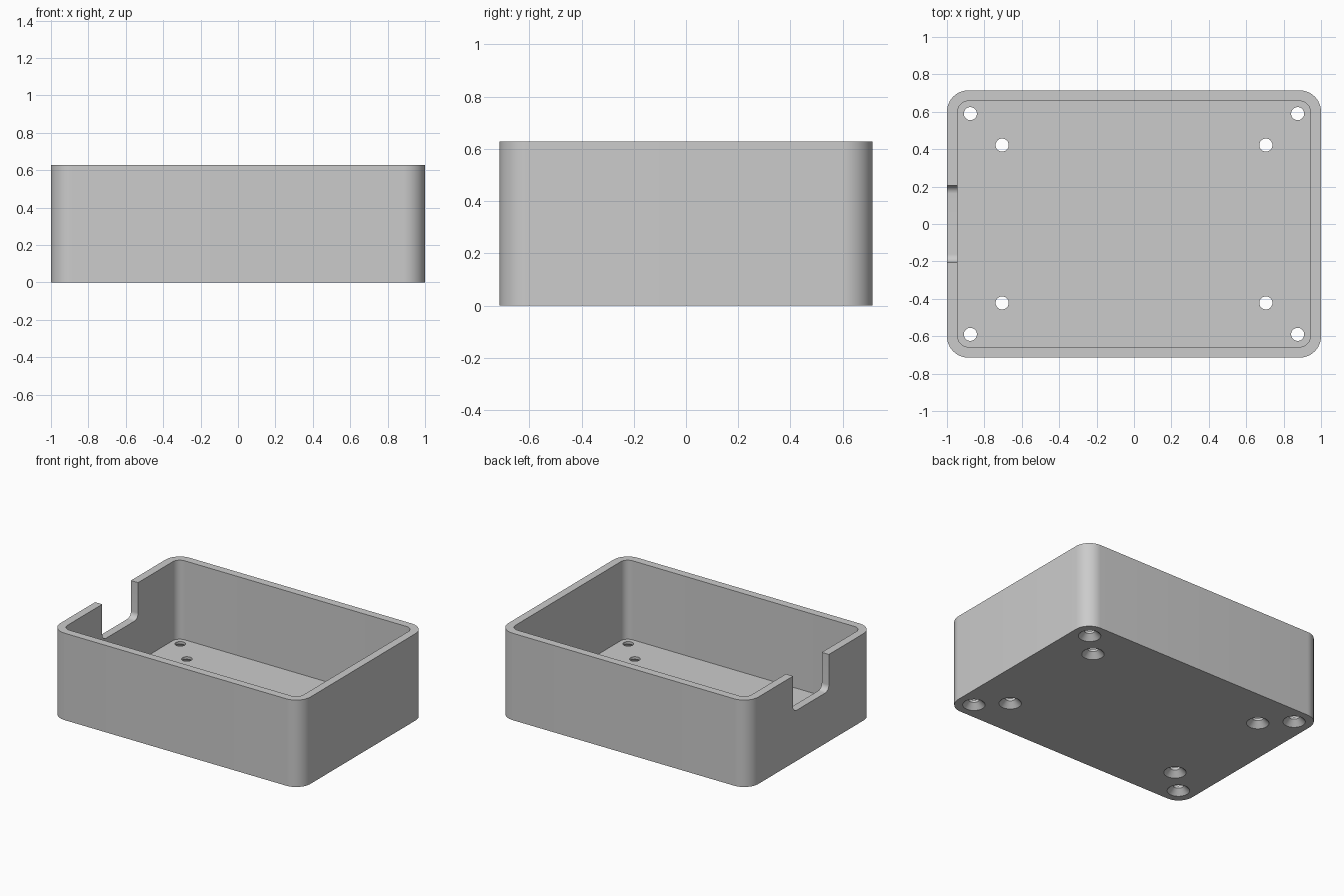
import bpy, bmesh, math
from mathutils import Matrix, Vector

if "Cube" in bpy.data.objects:
    bpy.data.objects.remove(bpy.data.objects["Cube"], do_unlink=True)

MM = 1 / 35                       # the box is 70 x 50 x 22 mm
WIDTH, DEPTH, HEIGHT = 70 * MM, 50 * MM, 22 * MM
WALL, CORNER = 2 * MM, 4 * MM
NOTCH_HALF, NOTCH_FLOOR, NOTCH_CORNER = 0.205, 0.366, 0.043
HOLE_R, SINK_R = 0.035, 0.074

grey = bpy.data.materials.new("grey plastic")
grey.use_nodes = True
colour = (0.6, 0.6, 0.6, 1)
grey.diffuse_color = colour
grey.node_tree.nodes["Principled BSDF"].inputs["Base Color"].default_value = colour


def add_object(name, bm):
    bmesh.ops.recalc_face_normals(bm, faces=bm.faces)
    mesh = bpy.data.meshes.new(name)
    bm.to_mesh(mesh)
    bm.free()
    mesh.materials.append(grey)
    obj = bpy.data.objects.new(name, mesh)
    bpy.context.collection.objects.link(obj)
    return obj


def rounded_prism(name, half_u, half_v, radius, low, high, matrix=Matrix(), steps=12):
    """Rounded rectangle extruded from low to high along its local z."""
    bm = bmesh.new()
    ring = []
    for quarter, (su, sv) in enumerate([(1, 1), (-1, 1), (-1, -1), (1, -1)]):
        for i in range(steps + 1):
            a = math.pi / 2 * (quarter + i / steps)
            ring.append(bm.verts.new((su * (half_u - radius) + radius * math.cos(a),
                                      sv * (half_v - radius) + radius * math.sin(a), low)))
    face = bm.faces.new(ring)
    top = bmesh.ops.extrude_face_region(bm, geom=[face])["geom"]
    bmesh.ops.translate(bm, vec=(0, 0, high - low),
                        verts=[v for v in top if isinstance(v, bmesh.types.BMVert)])
    bmesh.ops.transform(bm, matrix=matrix, verts=bm.verts)
    return add_object(name, bm)


def screw_hole_cutter(name, centres, steps=32):
    """Countersunk holes, wide at the underside."""
    bm = bmesh.new()
    profile = [(SINK_R, -0.02), (SINK_R, 0), (HOLE_R, SINK_R - HOLE_R), (HOLE_R, 0.1)]
    for cx, cy in centres:
        rings = [[bm.verts.new((cx + r * math.cos(math.tau * i / steps),
                                cy + r * math.sin(math.tau * i / steps), z))
                  for i in range(steps)] for r, z in profile]
        for a, b in zip(rings, rings[1:]):
            for i in range(steps):
                j = (i + 1) % steps
                bm.faces.new((a[i], a[j], b[j], b[i]))
        bm.faces.new(rings[0])
        bm.faces.new(rings[-1])
    return add_object(name, bm)


# Solid body
box = rounded_prism("open_box", WIDTH / 2, DEPTH / 2, CORNER, 0, HEIGHT)

# Interior cavity
cavity = rounded_prism("cavity_cutter", WIDTH / 2 - WALL, DEPTH / 2 - WALL,
                       CORNER - WALL, WALL, HEIGHT + 0.1)

# Cable notch with rounded lower corners in the right wall, open at the rim
notch_half_height = 0.25
axes = Matrix(((0, 0, 1), (1, 0, 0), (0, 1, 0))).to_4x4()
place = Matrix.Translation(Vector((0, 0, NOTCH_FLOOR + notch_half_height))) @ axes
notch = rounded_prism("notch_cutter", NOTCH_HALF, notch_half_height, NOTCH_CORNER,
                      -WIDTH / 2 - 0.1, -WIDTH / 2 + WALL + 0.02, place)

# Outer and inner sets of countersunk screw holes
centres = [(sx * x, sy * y) for x, y in [(0.875, 0.59), (0.705, 0.422)]
           for sx in (-1, 1) for sy in (-1, 1)]
holes = screw_hole_cutter("screw_hole_cutter", centres)

# Cut and finish
bpy.context.view_layer.objects.active = box
for cutter in (cavity, notch, holes):
    cutter.hide_render = True
    mod = box.modifiers.new(cutter.name, 'BOOLEAN')
    mod.operation, mod.solver, mod.object = 'DIFFERENCE', 'EXACT', cutter
    bpy.ops.object.modifier_apply(modifier=mod.name)
    bpy.data.objects.remove(cutter, do_unlink=True)

for obj in bpy.context.selected_objects:
    obj.select_set(False)
box.select_set(True)
bpy.ops.object.shade_smooth_by_angle(angle=math.radians(30))
